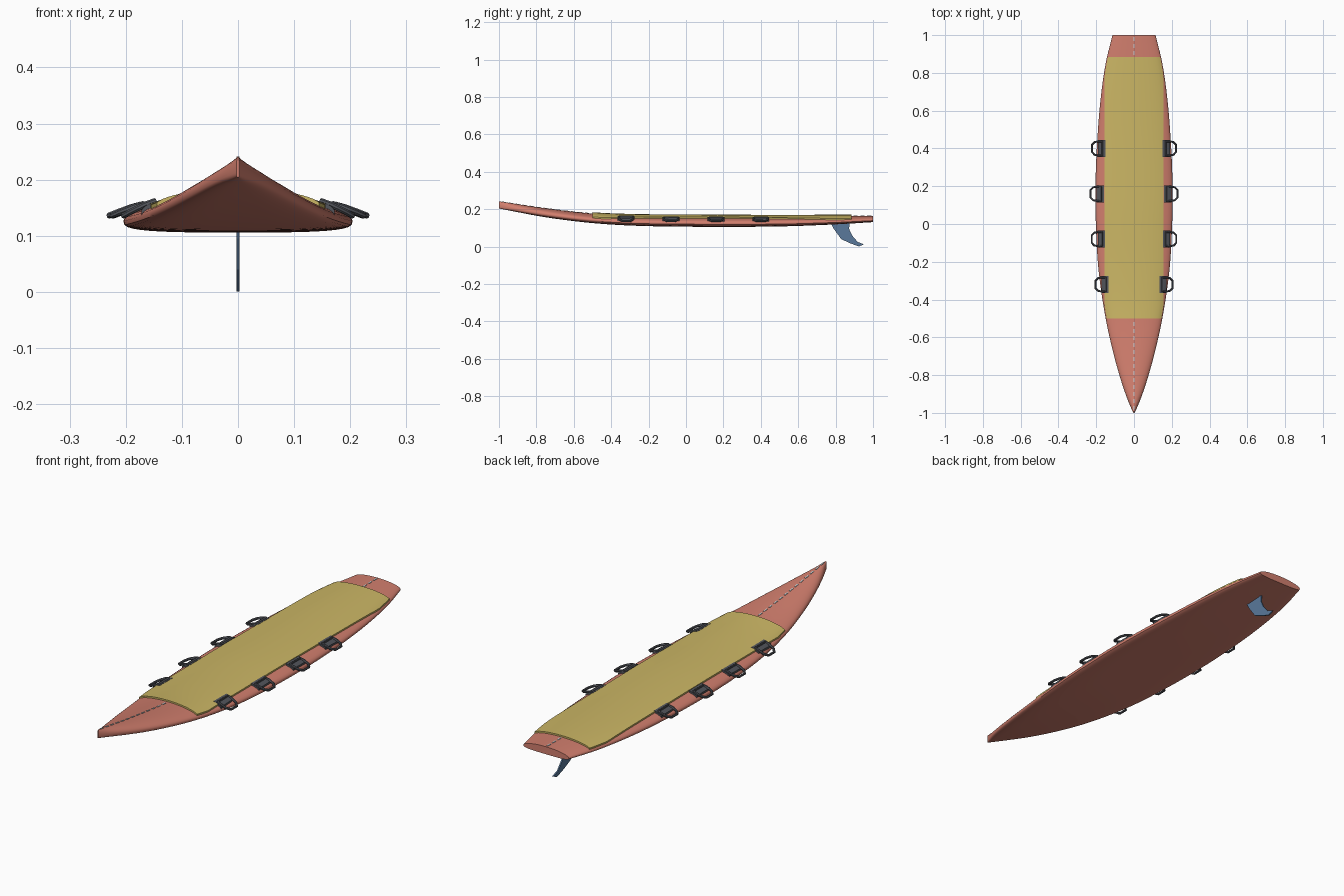
import bpy, bmesh, math
from mathutils import Vector

if "Cube" in bpy.data.objects:
    bpy.data.objects.remove(bpy.data.objects["Cube"], do_unlink=True)


def material(name, r, g, b):
    m = bpy.data.materials.new(name)
    m.use_nodes = True
    m.diffuse_color = (r, g, b, 1)
    bsdf = m.node_tree.nodes["Principled BSDF"]
    bsdf.inputs["Base Color"].default_value = (r, g, b, 1)
    bsdf.inputs["Roughness"].default_value = 0.6
    return m


CORAL = material("coral", 0.64, 0.21, 0.155)
YELLOW = material("pad yellow", 0.60, 0.47, 0.13)
BLUE = material("fin blue", 0.10, 0.19, 0.33)
GREY = material("dark grey", 0.085, 0.09, 0.105)
PALE = material("pale line", 0.62, 0.66, 0.68)

# Board profiles: (y, value)
WIDTH = [(-1, .003), (-.95, .026), (-.85, .062), (-.7, .105), (-.5, .15),
         (-.25, .187), (0, .202), (.2, .204), (.4, .197), (.65, .178), (.85, .15), (1, .114)]
BOTTOM = [(-1, .204), (-.75, .157), (-.5, .126), (-.25, .111), (.1, .106),
          (.5, .108), (.8, .119), (1, .131)]
TOP = [(-1, .242), (-.75, .205), (-.5, .177), (-.25, .167), (.1, .165), (.5, .163), (1, .165)]


def curve_at(pts, y):
    """Smooth interpolation through profile points."""
    n = len(pts)
    i = max(k for k in range(n - 1) if pts[k][0] <= y + 1e-6)

    def slope(k):
        a, b = pts[max(k - 1, 0)], pts[min(k + 1, n - 1)]
        return (b[1] - a[1]) / (b[0] - a[0])
    (y0, v0), (y1, v1) = pts[i], pts[i + 1]
    h = y1 - y0
    t = (y - y0) / h
    return ((1 + 2 * t) * (1 - t) ** 2 * v0 + t * (1 - t) ** 2 * h * slope(i)
            + t * t * (3 - 2 * t) * v1 + t * t * (t - 1) * h * slope(i + 1))


def station(y):
    w, zb, zt = (curve_at(p, y) for p in (WIDTH, BOTTOM, TOP))
    return w, zb, zt, zb + 0.35 * (zt - zb)


def deck(x, y):
    w, zb, zt, zm = station(y)
    return zm + (zt - zm) * math.sqrt(max(0, 1 - (x / w) ** 2))


def section(y, half=18):
    """Domed deck above the rail, flat belly below it."""
    w, zb, zt, zm = station(y)
    pts = []
    for k in range(2 * half):
        a = math.pi * k / half
        c, s = math.cos(a), math.sin(a)
        if s >= 0:
            pts.append((w * c, y, zm + (zt - zm) * s))
        else:
            x = math.copysign(abs(c) ** 0.6, c)
            pts.append((w * x, y, zm - (zm - zb) * abs(s) ** 0.6))
    return pts


def finish(name, bm, mat, smooth=True):
    bmesh.ops.recalc_face_normals(bm, faces=bm.faces)
    me = bpy.data.meshes.new(name)
    bm.to_mesh(me)
    bm.free()
    ob = bpy.data.objects.new(name, me)
    bpy.context.collection.objects.link(ob)
    me.materials.append(mat)
    if smooth:
        shade(ob)
    return ob


def shade(ob):
    bpy.ops.object.select_all(action='DESELECT')
    ob.select_set(True)
    bpy.context.view_layer.objects.active = ob
    bpy.ops.object.shade_smooth_by_angle(angle=math.radians(40))


def sheet(name, mat, ys, half_width, cols, thick, lift=0.0, centre=0.0):
    """Closed slab that follows the deck between two side limits."""
    bm = bmesh.new()
    layers = []
    for dz in (lift, lift + thick):
        rows = []
        for y in ys:
            hw = half_width(y)
            xs = [centre + hw * (2 * k / cols - 1) for k in range(cols + 1)]
            rows.append([bm.verts.new((x, y, deck(x, y) + dz)) for x in xs])
        for a, b in zip(rows, rows[1:]):
            for k in range(cols):
                bm.faces.new((a[k], a[k + 1], b[k + 1], b[k]))
        layers.append(rows)
    lo, hi = layers
    rim = [lo[0], [r[-1] for r in lo], lo[-1], [r[0] for r in lo]]
    cap = [hi[0], [r[-1] for r in hi], hi[-1], [r[0] for r in hi]]
    for a, b in zip(rim, cap):
        for k in range(len(a) - 1):
            bm.faces.new((a[k], a[k + 1], b[k + 1], b[k]))
    return finish(name, bm, mat)


def steps(a, b, n):
    return [a + (b - a) * k / n for k in range(n + 1)]


# Board hull
bm = bmesh.new()
rings = [[bm.verts.new(p) for p in section(y)] for y in steps(-1, 1, 64)]
for a, b in zip(rings, rings[1:]):
    for k in range(len(a)):
        j = (k + 1) % len(a)
        bm.faces.new((a[k], a[j], b[j], b[k]))
bm.faces.new(rings[0])
bm.faces.new(rings[-1])
finish("board", bm, CORAL)

# Deck pad
sheet("deck_pad", YELLOW, steps(-.5, .885, 44),
      lambda y: min(.156, .965 * curve_at(WIDTH, y)), 28, .007)

# Dashed centre line on nose and tail
for part, start, end in (("nose", -.985, -.52), ("tail", .895, .99)):
    y, n = start, 1
    while y < end:
        sheet(f"{part}_dash_{n}", PALE, steps(y, y + .022, 2), lambda y: .003, 2, .003, -.001)
        y += .037
        n += 1

# Swept fin
outline = [(.775, .125), (.79, .095), (.83, .04), (.88, .017), (.925, .001),
           (.952, .012), (.918, .025), (.888, .06), (.872, .095), (.875, .13)]
bm = bmesh.new()
face = bm.faces.new([bm.verts.new((-.003, y, z)) for y, z in outline])
ext = bmesh.ops.extrude_face_region(bm, geom=[face])
bmesh.ops.translate(bm, vec=(.006, 0, 0),
                    verts=[v for v in ext["geom"] if isinstance(v, bmesh.types.BMVert)])
finish("fin", bm, BLUE, smooth=False)


# Side handles: mounting patch plus hanging loop
def loop(name, side, y):
    w = curve_at(WIDTH, y)
    z_in = deck(w - .03, y) + .009
    plan = [(0, -.036), (.3, -.038), (.75, -.034), (1, -.02),
            (1, .02), (.75, .034), (.3, .038), (0, .036)]
    cu = bpy.data.curves.new(name, 'CURVE')
    cu.dimensions = '3D'
    cu.bevel_depth = .0055
    cu.bevel_resolution = 2
    sp = cu.splines.new('POLY')
    sp.points.add(len(plan) - 1)
    for p, (t, dy) in zip(sp.points, plan):
        x = w - .03 + .055 * t
        p.co = (side * x, y + dy, z_in + (.136 - z_in) * t ** 1.2, 1)
    sp.use_cyclic_u = True
    ob = bpy.data.objects.new(name, cu)
    bpy.context.collection.objects.link(ob)
    cu.materials.append(GREY)
    bpy.ops.object.select_all(action='DESELECT')
    ob.select_set(True)
    bpy.context.view_layer.objects.active = ob
    bpy.ops.object.convert(target='MESH')
    shade(bpy.context.object)


for side, label in ((1, "left"), (-1, "right")):
    for n, y in enumerate((-.32, -.08, .16, .40), 1):
        w = curve_at(WIDTH, y)
        sheet(f"{label}_handle_patch_{n}", GREY, steps(y - .045, y + .045, 6),
              lambda y: .019, 6, .009, -.001, side * (w - .026))
        loop(f"{label}_handle_loop_{n}", side, y)
